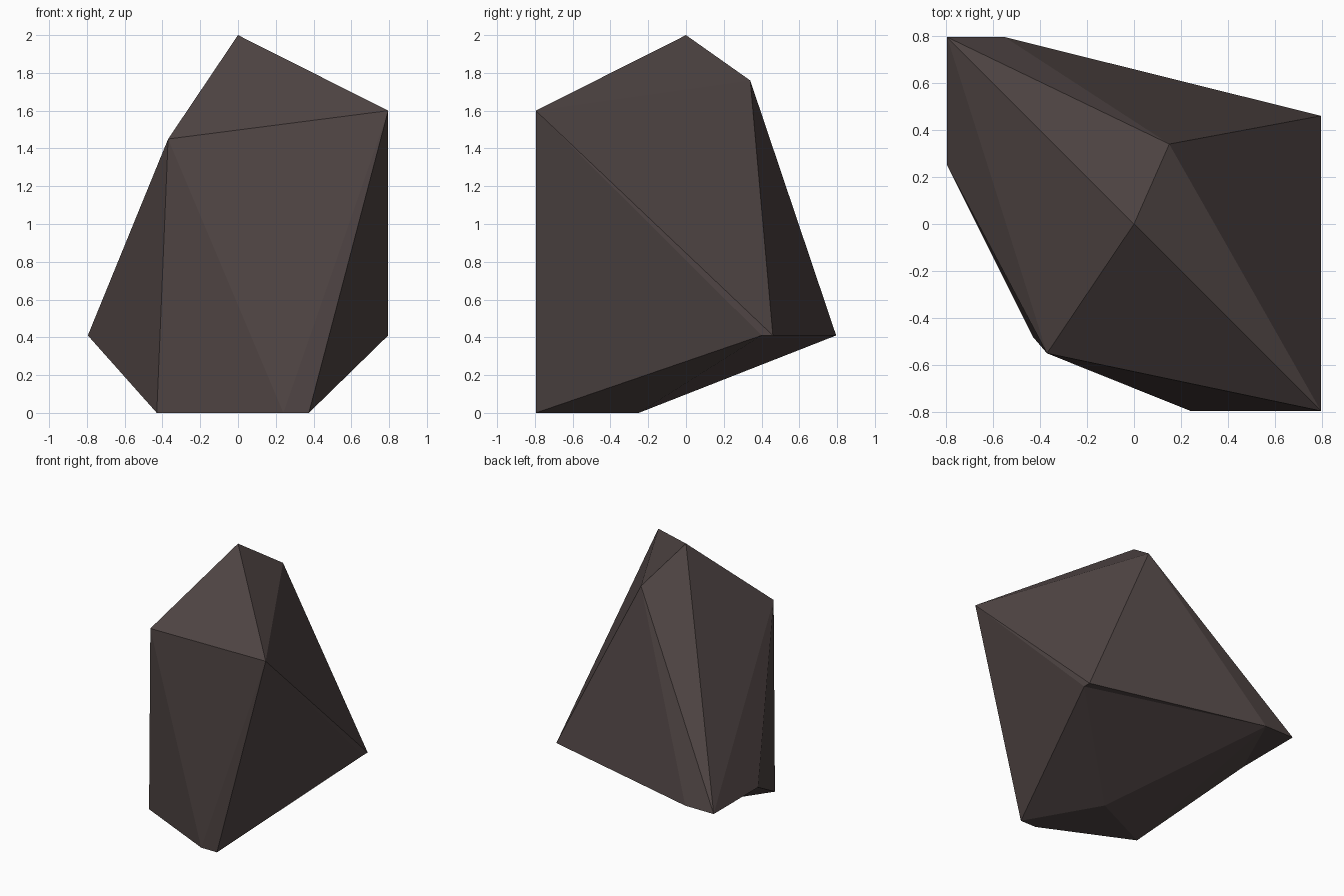
import bpy
import bmesh

cube = bpy.data.objects.get("Cube")
if cube:
    bpy.data.objects.remove(cube, do_unlink=True)

# Stone colour
stone = bpy.data.materials.new("dark_stone")
stone.use_nodes = True
colour = (0.080, 0.060, 0.058, 1)
stone.diffuse_color = colour
shader = stone.node_tree.nodes["Principled BSDF"]
shader.inputs["Base Color"].default_value = colour
shader.inputs["Roughness"].default_value = 0.9

# Corners of the boulder: peak, shoulder, waist (all at one height) and base
WAIST = 0.41
corners = {
    "A": (0, 0, 2),
    "B": (-0.37, -0.55, 1.45),
    "C": (0.795, -0.795, 1.6),
    "D": (0.15, 0.34, 1.76),
    "E": (-0.795, 0.795, WAIST),
    "F": (-0.55, 0.795, WAIST),
    "G": (0.795, 0.46, WAIST),
    "K": (0.795, 0.40, WAIST),
    "H": (-0.795, 0.25, WAIST),
    "I": (-0.43, -0.48, 0),
    "J": (0.24, -0.795, 0),
    "L": (0.375, -0.795, 0),
    "M": (0.06, -0.25, 0),
}

# Facets named by their corners
crown = "ABC ACD ADE ABE"
sides = "DFE BEH BHI BIJ BJC JLC CLK CKG CGD DGF"
underside = "KLM KMF KFG MFI IFH HFE IJLM"

bm = bmesh.new()
points = {name: bm.verts.new(place) for name, place in corners.items()}
for facet in " ".join((crown, sides, underside)).split():
    bm.faces.new([points[name] for name in facet])
bmesh.ops.recalc_face_normals(bm, faces=bm.faces[:])

mesh = bpy.data.meshes.new("boulder")
bm.to_mesh(mesh)
bm.free()
mesh.materials.append(stone)
boulder = bpy.data.objects.new("boulder", mesh)
bpy.context.collection.objects.link(boulder)
